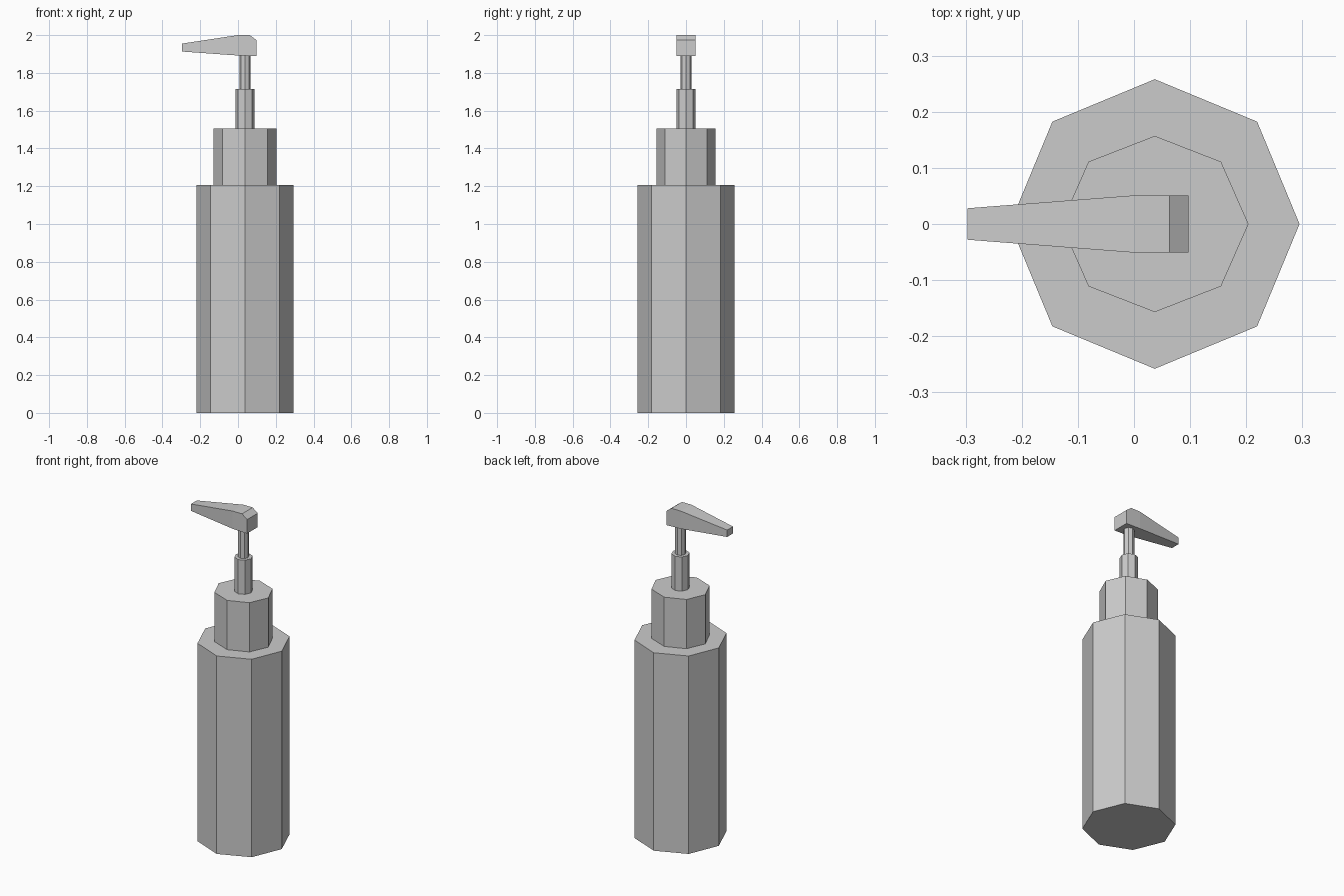
import bpy, math

if "Cube" in bpy.data.objects:
    bpy.data.objects.remove(bpy.data.objects["Cube"])

CX = 0.037  # shared axis of bottle and pump


def mesh_object(name, verts, faces):
    mesh = bpy.data.meshes.new(name)
    mesh.from_pydata(verts, [], faces)
    mesh.update()
    obj = bpy.data.objects.new(name, mesh)
    bpy.context.collection.objects.link(obj)
    return obj


def bridge(name, ring_a, ring_b):
    """Closed solid between two matching rings."""
    n = len(ring_a)
    faces = [tuple(reversed(range(n))), tuple(range(n, 2 * n))]
    faces += [(i, (i + 1) % n, n + (i + 1) % n, n + i) for i in range(n)]
    return mesh_object(name, ring_a + ring_b, faces)


def octagon_prism(name, rx, ry, z0, z1):
    ring = [(CX + rx * math.cos(i * math.pi / 4), ry * math.sin(i * math.pi / 4))
            for i in range(8)]
    return bridge(name, [(x, y, z0) for x, y in ring], [(x, y, z1) for x, y in ring])


# Bottle, collar and the two pump tubes
octagon_prism("bottle_body", 0.258, 0.258, 0.0, 1.206)
octagon_prism("collar", 0.167, 0.157, 1.206, 1.506)
octagon_prism("pump_sleeve", 0.051, 0.051, 1.506, 1.714)
octagon_prism("pump_stem", 0.03, 0.03, 1.714, 1.895)

# Pump head: side profile (x, z, half width), tapering towards the nozzle
profile = [(-0.297, 1.913, 0.028), (0.0, 1.892, 0.051), (0.097, 1.889, 0.051),
           (0.097, 1.974, 0.051), (0.063, 2.0, 0.051), (0.0, 2.0, 0.051),
           (-0.297, 1.955, 0.028)]
near = [(x, -w, z) for x, z, w in profile]
far = [(x, w, z) for x, z, w in profile]
n = len(profile)
# Each side is split where the taper begins, so both halves stay flat
sides = [(0, 1, 5, 6), (1, 2, 3, 4, 5)]
faces = sides + [tuple(n + i for i in reversed(f)) for f in sides]
faces += [(i, n + i, n + (i + 1) % n, (i + 1) % n) for i in range(n)]
mesh_object("pump_head", near + far, faces)
